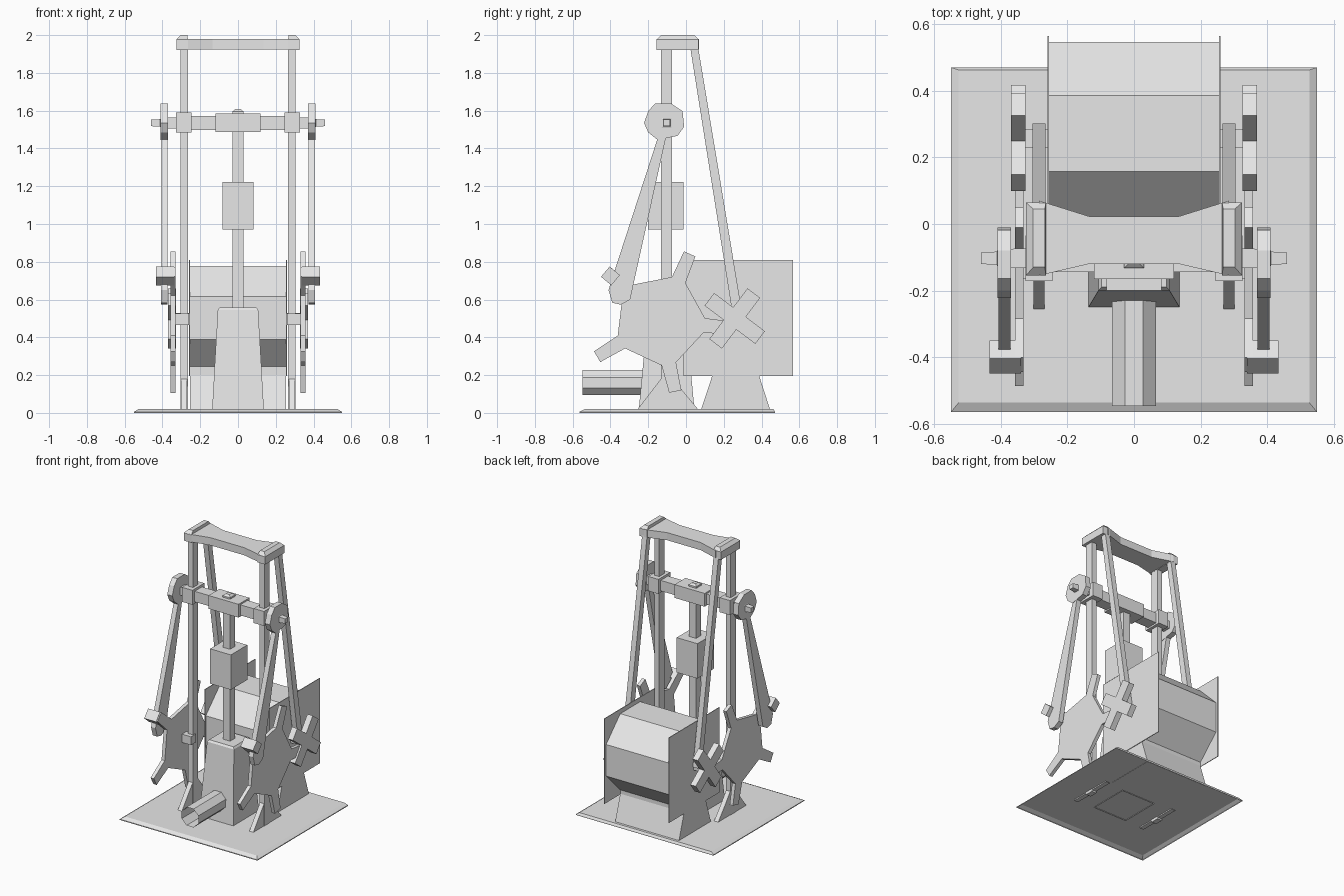
import bpy, bmesh, math

if "Cube" in bpy.data.objects:
    bpy.data.objects.remove(bpy.data.objects["Cube"])

grey = bpy.data.materials.new("plain_grey")
grey.diffuse_color = (0.8, 0.8, 0.8, 1)
grey.use_nodes = True
grey.node_tree.nodes["Principled BSDF"].inputs["Base Color"].default_value = grey.diffuse_color


def finish(name, bm):
    bmesh.ops.recalc_face_normals(bm, faces=bm.faces)
    me = bpy.data.meshes.new(name)
    bm.to_mesh(me)
    bm.free()
    me.materials.append(grey)
    ob = bpy.data.objects.new(name, me)
    bpy.context.collection.objects.link(ob)
    return ob


def loft(name, rings, caps=(True, True)):
    """Join rings of 3D points into a solid."""
    bm = bmesh.new()
    vs = [[bm.verts.new(p) for p in r] for r in rings]
    n = len(vs[0])
    for a, b in zip(vs, vs[1:]):
        for i in range(n):
            j = (i + 1) % n
            bm.faces.new((a[i], a[j], b[j], b[i]))
    if caps[0]:
        bm.faces.new(vs[0])
    if caps[1]:
        bm.faces.new(vs[-1])
    return finish(name, bm)


def rect(x0, x1, y0, y1, z):
    return [(x0, y0, z), (x1, y0, z), (x1, y1, z), (x0, y1, z)]


def rect_x(x, y0, y1, z0, z1):
    return [(x, y0, z0), (x, y1, z0), (x, y1, z1), (x, y0, z1)]


def box(name, x0, x1, y0, y1, z0, z1):
    return loft(name, [rect(x0, x1, y0, y1, z0), rect(x0, x1, y0, y1, z1)])


def prism(name, profile, x0, x1):
    """Extrude a (y, z) profile along x."""
    return loft(name, [[(x, y, z) for y, z in profile] for x in (x0, x1)])


def polar(cy, cz, pts):
    return [(cy + r * math.cos(a) - t * math.sin(a), cz + r * math.sin(a) + t * math.cos(a))
            for a, r, t in pts]


YC = -0.103  # centre line of posts and piston

# base plate, open underneath
loft("base_plate", [rect(-.55, .55, -.565, .471, 0), rect(-.55, .55, -.565, .471, .006),
                    rect(-.527, .527, -.537, .463, .02)], (False, True))

# cylinder housing, tapered, with a chamfered top
loft("cylinder_housing", [rect(-.137, .137, -.25, .045, .015), rect(-.107, .107, -.2, -.005, .545),
                          rect(-.098, .098, -.19, -.015, .558)], (False, True))

# open eight-sided outlet pipe
loft("outlet_pipe", [[(.072 * math.cos(a), y, .16 + .072 * math.sin(a))
                      for a in [math.radians(22.5 + 45 * k) for k in range(8)]]
                     for y in (-.548, -.2)], (False, False))

# piston rod and weight
box("piston_rod", -.029, .029, YC - .029, YC + .029, .54, 1.58)
box("piston_weight", -.083, .083, -.2, -.012, .97, 1.222)
loft("piston_cap", [rect(-.03, .03, YC - .03, YC + .03, 1.58), rect(-.03, .03, YC - .03, YC + .03, 1.595),
                    rect(-.015, .015, YC - .015, YC + .015, 1.608)])

# sliding crosshead beam
box("crosshead_beam", -.3, .3, YC - .042, YC + .042, 1.497, 1.573)
box("crosshead_center", -.12, .12, YC - .062, YC + .062, 1.488, 1.584)

# top crossbar, waisted in the middle
loft("top_crossbar", [rect_x(x, y0, y1, 1.925, 1.98) for x, y0, y1 in
                      ((-.285, -.155, .07), (-.135, -.12, .023), (.135, -.12, .023), (.285, -.155, .07))])

# drum and its stand
oct_pts = [(math.radians(22.5 + 45 * k), .298, 0) for k in range(8)]
prism("drum", polar(.272, .503, oct_pts), -.256, .256)
prism("drum_stand", [(.08, .018), (.445, .018), (.386, .2), (.386, .25), (.14, .25), (.14, .2)], -.255, .255)

# five-armed crank outline
arms = []
for k in range(5):
    a = math.radians(66 + 72 * k)
    arms += [(a, .235, -.042), (a, .385, -.033), (a, .385, .033), (a, .235, .036)]
crank = polar(-.137, .49, arms)

# four-armed cross outline
cross = []
for k in range(4):
    a = math.radians(53 + 90 * k)
    cross += [(a, .042, -.042), (a, .168, -.042), (a, .168, .042)]
cross = polar(.258, .5, cross)

disc = [(-.164, 1.638), (-.08, 1.638), (-.018, 1.597), (-.01, 1.515), (-.045, 1.467),
        (-.15, 1.445), (-.2, 1.485), (-.222, 1.535), (-.2, 1.597)]
rod = [(-.148, 1.46), (-.106, 1.46), (-.296, .6), (-.344, .573), (-.39, .583), (-.41, .65), (-.395, .7)]
pin = polar(-.4, .725, [(math.radians(d), .05, 0) for d in (5, 95, 185, 275)])

for s, side in ((-1, "left"), (1, "right")):
    def px(name, prof, a, b):
        prism(f"{side}_{name}", prof, s * a, s * b)

    def bx(name, a, b, *yz):
        box(f"{side}_{name}", s * a, s * b, *yz)

    # upright, foot and rear brace
    bx("post", .266, .305, -.133, -.074, 0, 1.96)
    px("post_foot", [(-.262, .012), (.07, .012), (-.02, .12), (-.074, .19), (-.133, .18)], .269, .302)
    px("rear_brace", [(.02, 1.95), (.062, 1.95), (.302, .5), (.25, .5)], .266, .305)
    # chamfered crossbar end
    loft(f"{side}_crossbar_end", [rect(s * .265, s * .325, -.155, .065, 1.922),
                                  rect(s * .265, s * .325, -.155, .065, 1.978),
                                  rect(s * .268, s * .303, -.13, .045, 2.0)])
    # guide and pin on the crosshead
    bx("crosshead_guide", .245, .327, YC - .068, YC + .068, 1.485, 1.59)
    loft(f"{side}_crosshead_pin", [rect_x(s * x, YC - h, YC + h, 1.535 - h, 1.535 + h)
                                   for x, h in ((.32, .03), (.41, .027), (.412, .02), (.46, .017))])
    # connecting rod with head and crank pin
    px("rod_head", disc, .37, .41)
    px("connecting_rod", rod, .372, .408)
    px("crank_pin", pin, .34, .435)
    # cranks, axles and drum side
    px("crank", crank, .332, .358)
    px("cross_handle", cross, .327, .37)
    bx("crank_axle", .26, .335, -.165, -.109, .465, .525)
    bx("cross_axle", .25, .33, .23, .285, .47, .53)
    bx("drum_side", .255, .26, -.012, .566, .195, .81)
